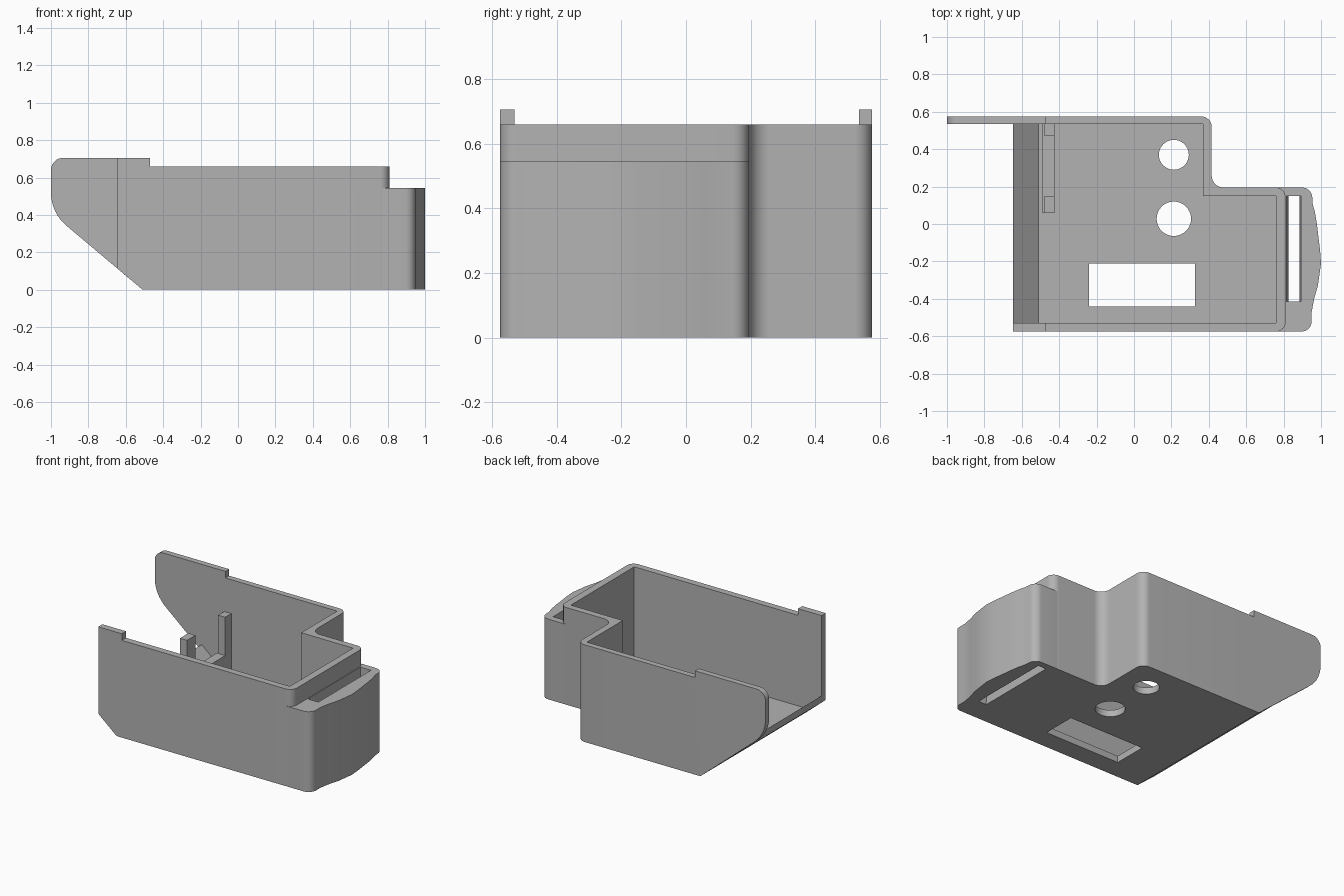
import bpy, bmesh, math
from mathutils import Vector

cube = bpy.data.objects.get("Cube")
if cube:
    bpy.data.objects.remove(cube, do_unlink=True)

grey = bpy.data.materials.new("plain grey")
grey.use_nodes = True
COLOUR = (0.45, 0.45, 0.45, 1)
grey.diffuse_color = COLOUR
grey.node_tree.nodes["Principled BSDF"].inputs["Base Color"].default_value = COLOUR


def rounded(corners, steps=8):
    """Turn (x, y, radius) corners into an outline with filleted corners."""
    out = []
    for i, (x, y, r) in enumerate(corners):
        p = Vector((x, y))
        if r == 0:
            out.append(p)
            continue
        a = (Vector(corners[i - 1][:2]) - p).normalized()
        b = (Vector(corners[(i + 1) % len(corners)][:2]) - p).normalized()
        half = a.angle(b) / 2
        centre = p + (a + b).normalized() * (r / math.sin(half))
        start = p + a * (r / math.tan(half)) - centre
        end = p + b * (r / math.tan(half)) - centre
        total = math.pi - 2 * half
        for s in range(steps + 1):
            t = s / steps
            out.append(centre + (start * math.sin((1 - t) * total)
                                 + end * math.sin(t * total)) / math.sin(total))
    return out


def prism(name, outline, low, high, axis="z"):
    """Extrude an outline along z (xy outline) or along y (xz outline)."""
    bm = bmesh.new()

    def place(p, d):
        return (p[0], p[1], d) if axis == "z" else (p[0], d, p[1])

    face = bm.faces.new([bm.verts.new(place(p, low)) for p in outline])
    moved = bmesh.ops.extrude_face_region(bm, geom=[face])["geom"]
    shift = Vector(place((0, 0), high - low))
    bmesh.ops.translate(bm, vec=shift,
                        verts=[v for v in moved if isinstance(v, bmesh.types.BMVert)])
    bmesh.ops.recalc_face_normals(bm, faces=bm.faces)
    mesh = bpy.data.meshes.new(name)
    bm.to_mesh(mesh)
    bm.free()
    mesh.materials.append(grey)
    obj = bpy.data.objects.new(name, mesh)
    bpy.context.collection.objects.link(obj)
    return obj


def box(name, x0, x1, y0, y1, z0, z1):
    return prism(name, [(x0, y0), (x1, y0), (x1, y1), (x0, y1)], z0, z1)


def combine(target, other, operation):
    """Apply a boolean and delete the helper."""
    mod = target.modifiers.new("bool", "BOOLEAN")
    mod.operation, mod.object, mod.solver = operation, other, "EXACT"
    bpy.context.view_layer.objects.active = target
    bpy.ops.object.modifier_apply(modifier=mod.name)
    bpy.data.objects.remove(other, do_unlink=True)


BACK, FRONT, FLOOR = 0.575, -0.575, 0.045

# Main tray: stepped plan trimmed by the side profile
body = prism("tray", rounded([
    (-1.1, FRONT, 0), (0.81, FRONT, 0.05), (0.81, 0.195, 0.05),
    (0.415, 0.195, 0.065), (0.415, BACK, 0.055), (-1.1, BACK, 0)]), 0, 0.8)
side = rounded([(-0.51, 0, 0), (1.1, 0, 0), (1.1, 0.66, 0), (-0.47, 0.66, 0),
                (-0.47, 0.705, 0), (-1, 0.705, 0.065), (-1, 0.412, 0.23)])
combine(body, prism("side_trim", side, -1, 1, "y"), "INTERSECT")
combine(body, prism("cavity", [
    (-1.2, -0.53), (0.76, -0.53), (0.76, 0.15), (0.37, 0.15),
    (0.37, 0.535), (-1.2, 0.535)], FLOOR, 1), "DIFFERENCE")
combine(body, box("front_end", -1.3, -0.647, -1, 0.535, -1, 1), "DIFFERENCE")

# Lower end block with a bulged grip face
bulge = [(0.95, -0.47), (0.963, -0.4), (0.983, -0.33), (0.99, -0.28), (1.0, -0.21),
         (0.995, -0.14), (0.985, -0.06), (0.978, 0.0), (0.968, 0.06), (0.955, 0.11)]
block = rounded([(0.77, FRONT, 0), (0.95, FRONT, 0.055)]
                + [(x, y, 0) for x, y in bulge]
                + [(0.95, 0.195, 0.055), (0.77, 0.195, 0)])
combine(body, prism("end_block", block, 0, 0.545), "UNION")

# Strap slot, tapering slightly downwards
combine(body, prism("slot", [(0.826, -0.02), (0.885, -0.02), (0.895, 0.6), (0.813, 0.6)],
                    -0.415, 0.15, "y"), "DIFFERENCE")

# Floor openings
combine(body, box("window", -0.24, 0.325, -0.44, -0.21, -0.1, 0.2), "DIFFERENCE")
for y, r in ((0.37, 0.08), (0.028, 0.092)):
    ring = [(0.213 + r * math.cos(k * math.tau / 40), y + r * math.sin(k * math.tau / 40))
            for k in range(40)]
    combine(body, prism("round_hole", ring, -0.1, 0.2), "DIFFERENCE")

# Sloped floor end
ramp = prism("floor_ramp", [(-0.51, 0), (-0.51, FLOOR), (-0.647, 0.16), (-0.647, 0.115)],
             -0.53, 0.535, "y")

# Inner bracket: low bar with two posts
bar = box("bracket_bar", -0.488, -0.425, 0.06, 0.535, FLOOR, 0.17)
for name, y0, y1 in (("bracket_post_front", 0.06, 0.15), ("bracket_post_back", 0.47, 0.535)):
    box(name, -0.478, -0.425, y0, y1, 0.17, 0.43)

# Smooth the rounded walls, keep the edges crisp
bpy.ops.object.select_all(action="DESELECT")
body.select_set(True)
bpy.context.view_layer.objects.active = body
bpy.ops.object.shade_smooth_by_angle(angle=math.radians(30))
